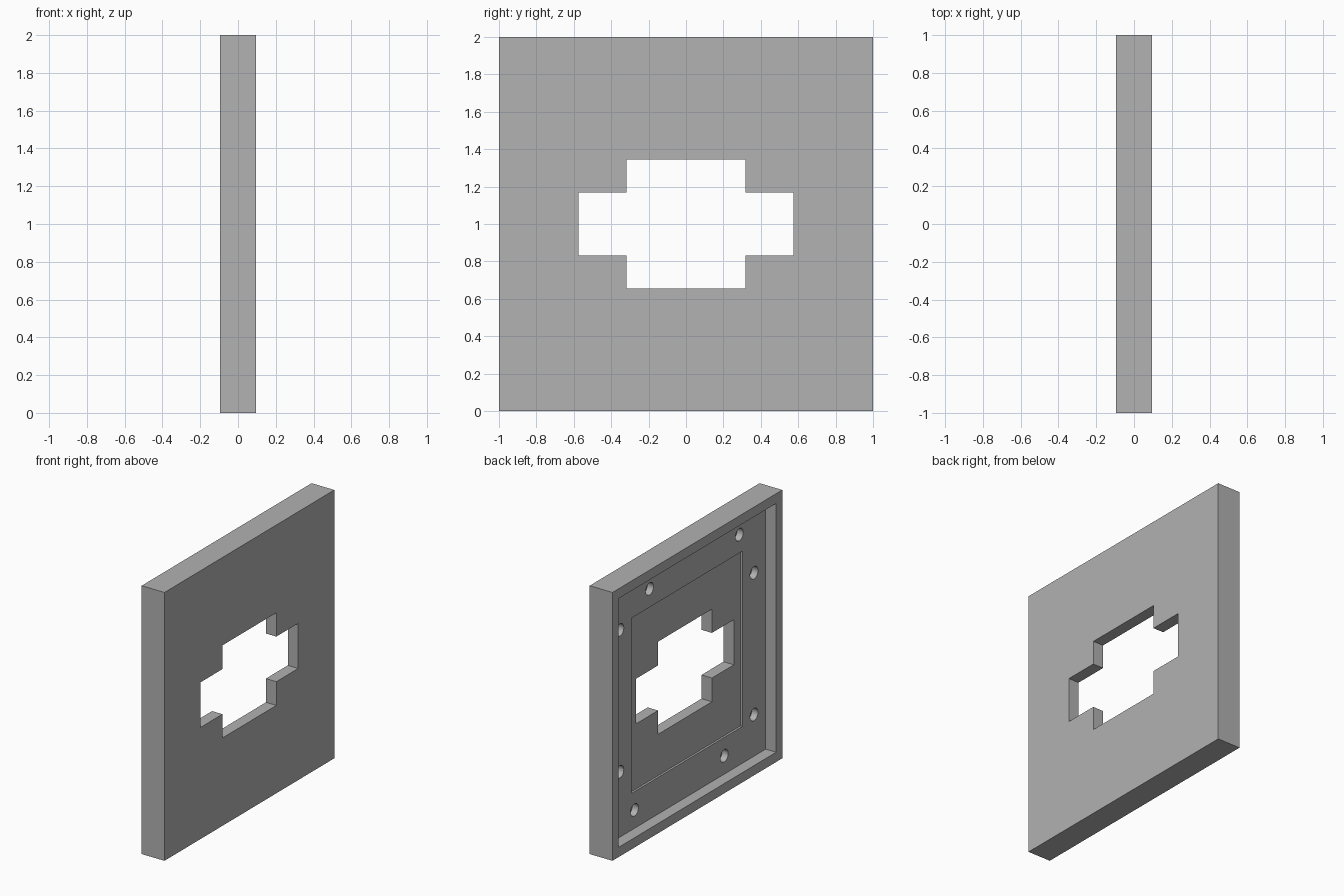
import bpy
import math
from mathutils import Matrix

old = bpy.data.objects.get("Cube")
if old:
    bpy.data.objects.remove(old, do_unlink=True)

HALF_T = 0.094            # half the plate thickness
BACK = -HALF_T            # recessed side faces -x
RIM_FLOOR = BACK + 0.086  # floor inside the raised rim
PANEL_FLOOR = BACK + 0.102
HOLE_FLOOR = RIM_FLOOR + 0.05
OUT = 0.1                 # overshoot of cutters

grey = bpy.data.materials.new("mid_grey")
grey.use_nodes = True
colour = (0.445, 0.445, 0.445, 1)
grey.diffuse_color = colour
grey.node_tree.nodes["Principled BSDF"].inputs["Base Color"].default_value = colour


def prism(name, outline, x0, x1):
    """Extrude a (y, z) outline, centred on z = 1, from x0 to x1."""
    n = len(outline)
    verts = [(x, y, z + 1) for x in (x0, x1) for y, z in outline]
    faces = [list(reversed(range(n))), list(range(n, 2 * n))]
    faces += [[i, (i + 1) % n, n + (i + 1) % n, n + i] for i in range(n)]
    mesh = bpy.data.meshes.new(name)
    mesh.from_pydata(verts, [], faces)
    mesh.materials.append(grey)
    obj = bpy.data.objects.new(name, mesh)
    bpy.context.collection.objects.link(obj)
    return obj


def square(h):
    return [(-h, -h), (h, -h), (h, h), (-h, h)]


def circle(y, z, r, sides=32):
    steps = [2 * math.pi * i / sides for i in range(sides)]
    return [(y + r * math.cos(a), z + r * math.sin(a)) for a in steps]


def cut(target, cutter):
    """Subtract the cutter and remove it."""
    cutter.hide_render = True
    mod = target.modifiers.new("cut", 'BOOLEAN')
    mod.operation = 'DIFFERENCE'
    mod.solver = 'EXACT'
    mod.object = cutter
    bpy.context.view_layer.objects.active = target
    bpy.ops.object.modifier_apply(modifier=mod.name)
    bpy.data.objects.remove(cutter, do_unlink=True)


# Square plate
plate = prism("wall_plate", square(1), -HALF_T, HALF_T)

# Recess inside the rim, then the shallow centre panel
cut(plate, prism("rim_cutter", square(0.927), BACK - OUT, RIM_FLOOR))
cut(plate, prism("panel_cutter", square(0.653), BACK - OUT, PANEL_FLOOR))

# Cross-shaped opening right through
W, H, w, h = 0.575, 0.345, 0.317, 0.168
quarter = [(W, h), (w, h), (w, H)]
upper = quarter + [(-y, z) for y, z in reversed(quarter)]
cross = upper + [(-y, -z) for y, z in upper]
cut(plate, prism("opening_cutter", cross, BACK - OUT, HALF_T + OUT))

# Blind screw holes, two per side, repeated by quarter turns
for turn in range(4):
    rot = Matrix.Rotation(turn * math.pi / 2, 2)
    for y in (0.44, -0.617):
        a, b = rot[0][0] * y + rot[0][1] * 0.79, rot[1][0] * y + rot[1][1] * 0.79
        cut(plate, prism("hole_cutter", circle(a, b, 0.046), BACK - OUT, HOLE_FLOOR))

# Smooth hole walls, crisp edges elsewhere
bpy.ops.object.select_all(action='DESELECT')
plate.select_set(True)
bpy.context.view_layer.objects.active = plate
bpy.ops.object.shade_smooth_by_angle(angle=math.radians(30))
